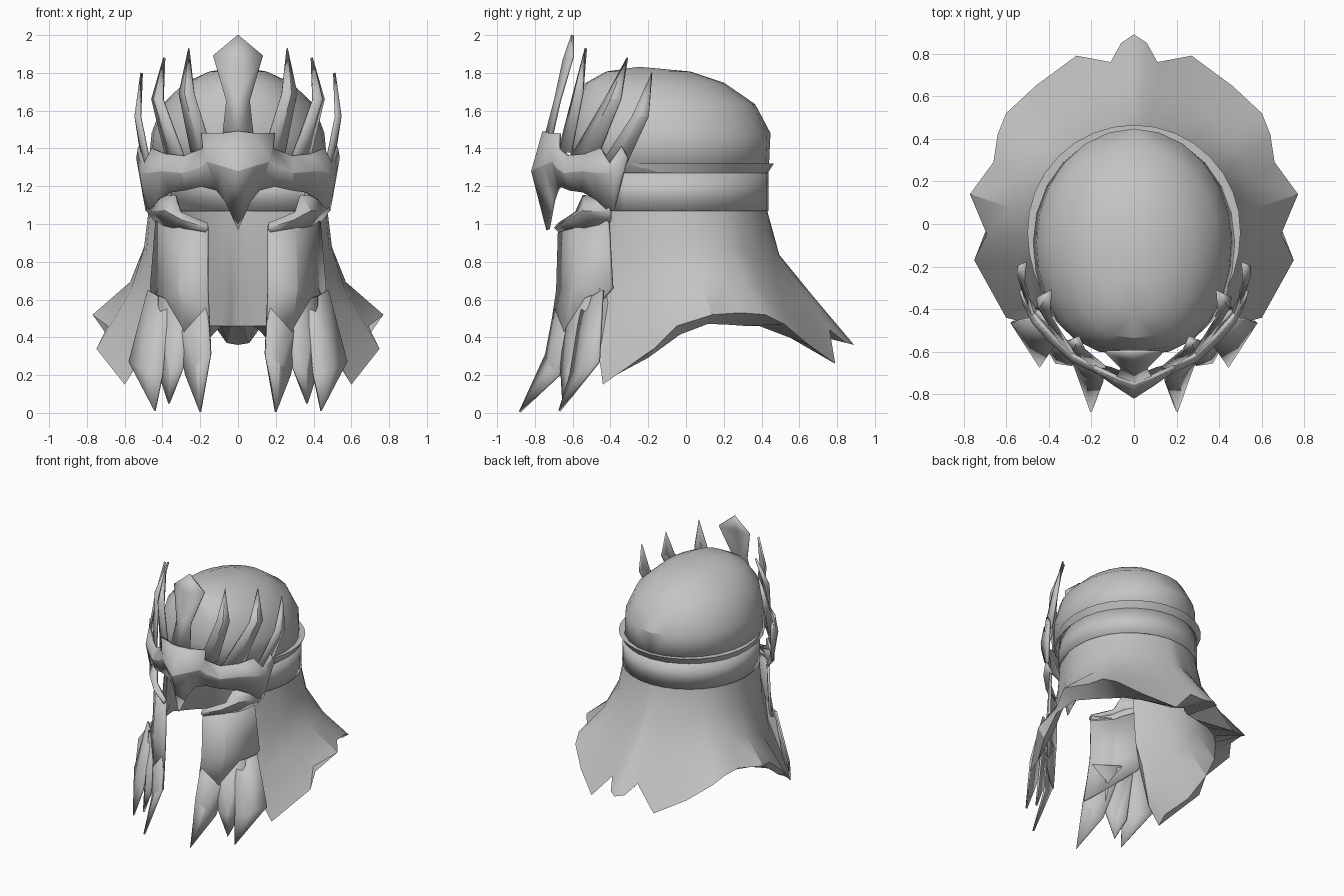
import bpy, bmesh
from math import sin, cos, pi, atan2, radians
from mathutils import Vector

default_cube = bpy.data.objects.get("Cube")
if default_cube:
    bpy.data.objects.remove(default_cube, do_unlink=True)

steel = bpy.data.materials.new("grey steel")
steel.use_nodes = True
GREY = (0.55, 0.55, 0.55, 1)
steel.diffuse_color = GREY
steel.node_tree.nodes["Principled BSDF"].inputs["Base Color"].default_value = GREY


def build(name, verts, faces, thickness, angle):
    """Make one plate or shell, mirrored across x and thickened."""
    bm = bmesh.new()
    points = [bm.verts.new(v) for v in verts]
    for face in faces:
        bm.faces.new([points[i] for i in face])
    bmesh.ops.remove_doubles(bm, verts=bm.verts, dist=0.0005)
    bmesh.ops.recalc_face_normals(bm, faces=bm.faces)
    mesh = bpy.data.meshes.new(name)
    bm.to_mesh(mesh)
    bm.free()
    mesh.materials.append(steel)
    obj = bpy.data.objects.new(name, mesh)
    bpy.context.collection.objects.link(obj)
    bpy.ops.object.select_all(action="DESELECT")
    obj.select_set(True)
    bpy.context.view_layer.objects.active = obj
    bpy.ops.object.shade_smooth_by_angle(angle=radians(angle))
    mirror = obj.modifiers.new("mirror", "MIRROR")
    mirror.use_clip = True
    if thickness:
        solid = obj.modifiers.new("thickness", "SOLIDIFY")
        solid.thickness = thickness
        solid.offset = 0


def sheet(name, rows, thickness=0.0, angle=30):
    """Skin a list of equally long rows of points."""
    width = len(rows[0])
    verts = [p for row in rows for p in row]
    faces = []
    for r in range(len(rows) - 1):
        for c in range(width - 1):
            a = r * width + c
            faces.append((a, a + 1, a + width + 1, a + width))
    build(name, verts, faces, thickness, angle)


def ring_point(theta, z, half_width, front, back):
    """Point on the head outline; theta runs from the back to the front."""
    s = max(sin(theta), 0)
    if cos(theta) < 0:
        s = s ** 0.75
    return Vector((half_width * s,
                   (front + back) / 2 + (back - front) / 2 * cos(theta), z))


def ring(end, z, half_width, front, back, steps=12):
    return [ring_point(end * i / steps, z, half_width, front, back)
            for i in range(steps + 1)]


def blade(name, base, shoulder, tip, base_half, shoulder_half, ridge=0.02):
    """Ridged pointed plate whose width runs around the head."""
    base, shoulder, tip = Vector(base), Vector(shoulder), Vector(tip)
    out = Vector((shoulder.x, shoulder.y + 0.1, 0)).normalized()
    side = Vector((-out.y, out.x, 0))
    verts = [base - side * base_half, base + out * ridge,
             base + side * base_half, shoulder - side * shoulder_half,
             shoulder + out * ridge, shoulder + side * shoulder_half, tip]
    faces = [(0, 1, 4, 3), (1, 2, 5, 4), (3, 4, 6), (4, 5, 6)]
    build(name, verts, faces, 0.014, 15)


# Skull cap
cap = [(1.27, 0.47, -0.6, 0.43), (1.48, 0.45, -0.61, 0.44),
       (1.63, 0.395, -0.59, 0.36), (1.74, 0.28, -0.53, 0.2),
       (1.8, 0.15, -0.42, 0.02), (1.825, 0, -0.25, -0.25)]
sheet("skull_cap", [ring(pi, *level) for level in cap], 0.015)

# Back band below the cap and the flared rim over it
END = 2.38
sheet("back_band", [ring(END, 1.07, 0.475, -0.53, 0.43),
                    ring(END, 1.27, 0.472, -0.53, 0.43)], 0.015)
sheet("flared_rim", [ring(END, 1.265, 0.475, -0.53, 0.43),
                     ring(END, 1.32, 0.5, -0.53, 0.465),
                     ring(END, 1.32, 0.45, -0.5, 0.42)])

# Neck guard: jagged hem lofted up to the band, with an inner lining
hem = [Vector(p) for p in (
    (0, 0.89, 0.36), (0.06, 0.85, 0.37), (0.11, 0.76, 0.44),
    (0.27, 0.79, 0.26), (0.46, 0.65, 0.36), (0.6, 0.52, 0.47),
    (0.64, 0.42, 0.52), (0.66, 0.29, 0.53), (0.77, 0.14, 0.52),
    (0.69, -0.05, 0.46), (0.75, -0.17, 0.34), (0.6, -0.44, 0.15),
    (0.52, -0.46, 0.3), (0.45, -0.47, 0.6))]


def hang(top, soft, low, rear):
    """Concave fall from the band; fuller at the back, jagged only at the hem."""
    fall = [(0, 0), (0.33, 0.1 + 0.04 * rear), (0.67, 0.37 + 0.2 * rear)]
    column = [Vector((top.x + (soft.x - top.x) * out, top.y + (soft.y - top.y) * out,
                      top.z + (soft.z - top.z) * drop)) for drop, out in fall]
    return column + [low]


def lining(point, rear):
    """Move a smoothed hem point inwards, further at the back."""
    shrink, blend = 0.96 - 0.34 * rear, min(rear * 2, 1)
    return Vector((point.x * shrink, point.y * shrink,
                   (point.z - 0.03) * (1 - blend) + 0.46 * blend))


columns = []
for i, low in enumerate(hem):
    soft = low.copy()
    if 0 < i < len(hem) - 1:
        soft = (hem[i - 1] + low * 2 + hem[i + 1]) / 4
    theta = atan2(low.x, low.y + 0.05) * 1.05
    top = ring_point(theta, 1.07, 0.475, -0.53, 0.43)
    inner_top = Vector((top.x * 0.96, top.y * 0.96, top.z))
    rear = max(cos(theta), 0)
    inner_low = lining(soft, rear)
    inside = hang(inner_top, inner_low, inner_low, rear)
    columns.append(hang(top, soft, low, rear) + inside[::-1])
sheet("neck_guard", [list(row) for row in zip(*columns)], 0, 25)

# Front panels beside the face opening
sheet("front_panel", [
    [(0.16, -0.67, 0.99), (0.3, -0.58, 0.98), (0.43, -0.41, 1.02)],
    [(0.16, -0.68, 0.65), (0.31, -0.6, 0.66), (0.46, -0.39, 0.66)],
    [(0.145, -0.73, 0.31), (0.28, -0.64, 0.42), (0.43, -0.48, 0.56)]], 0.018, 15)


def feather(name, top, inner, outer, tip):
    """Swept plate with slanted upper corners and one long point."""
    middle = (Vector(inner) + Vector(outer)) / 2 + Vector((0.01, -0.015, 0))
    build(name, [top[0], top[1], outer, tip, inner, middle],
          [(0, 1, 5), (1, 2, 5), (2, 3, 5), (3, 4, 5), (4, 0, 5)], 0.014, 15)


# Hanging feather plates, overlapping like shingles
feather("inner_feather", [(0.16, -0.685, 0.6), (0.36, -0.55, 0.6)],
        (0.145, -0.74, 0.31), (0.275, -0.67, 0.2), (0.2, -0.88, 0.005))
feather("middle_feather", [(0.26, -0.63, 0.56), (0.42, -0.5, 0.62)],
        (0.29, -0.66, 0.24), (0.41, -0.57, 0.19), (0.365, -0.65, 0.05))
feather("outer_feather", [(0.36, -0.55, 0.58), (0.475, -0.44, 0.65)],
        (0.4, -0.61, 0.2), (0.575, -0.46, 0.27), (0.44, -0.67, 0.01))

# Brow mask with the central beak
sheet("brow_mask", [
    [(0, -0.75, 1.49), (0.08, -0.72, 1.48), (0.19, -0.67, 1.48), (0.18, -0.67, 1.4),
     (0.28, -0.62, 1.36), (0.38, -0.53, 1.37), (0.45, -0.45, 1.4),
     (0.49, -0.4, 1.32), (0.52, -0.34, 1.41)],
    [(0, -0.81, 1.28), (0.09, -0.75, 1.31), (0.16, -0.7, 1.33), (0.2, -0.68, 1.3),
     (0.29, -0.64, 1.27), (0.4, -0.54, 1.28), (0.47, -0.46, 1.27),
     (0.51, -0.38, 1.27), (0.53, -0.31, 1.35)],
    [(0, -0.73, 0.97), (0.06, -0.7, 1.12), (0.11, -0.68, 1.18), (0.19, -0.66, 1.2),
     (0.28, -0.61, 1.18), (0.35, -0.54, 1.17), (0.42, -0.47, 1.13),
     (0.46, -0.42, 1.08), (0.48, -0.38, 1.07)]], 0.02, 20)

# Cheek guards curling under the eye openings
sheet("cheek_guard", [
    [(0.16, -0.67, 1.0), (0.3, -0.58, 1.06), (0.33, -0.54, 1.15), (0.45, -0.41, 1.14)],
    [(0.16, -0.69, 0.98), (0.29, -0.62, 1.02), (0.38, -0.54, 1.07), (0.48, -0.4, 1.07)],
    [(0.17, -0.66, 0.95), (0.29, -0.58, 0.97), (0.37, -0.5, 0.99), (0.43, -0.4, 1.01)]],
    0.018, 20)

# Crown spikes: a waisted centre plate and three ridged blades a side
sheet("centre_spike", [
    [(0, -0.74, 1.47), (0.08, -0.71, 1.47)], [(0, -0.69, 1.66), (0.06, -0.67, 1.65)],
    [(0, -0.645, 1.87), (0.13, -0.6, 1.89)], [(0, -0.6, 2), (0, -0.6, 2)]], 0.016, 15)
blade("inner_spike", (0.19, -0.64, 1.38), (0.27, -0.57, 1.69),
      (0.26, -0.53, 1.93), 0.065, 0.045)
blade("middle_spike", (0.33, -0.54, 1.35), (0.425, -0.385, 1.66),
      (0.39, -0.31, 1.88), 0.085, 0.05)
blade("outer_spike", (0.485, -0.38, 1.32), (0.53, -0.24, 1.57),
      (0.51, -0.18, 1.8), 0.07, 0.045, 0.012)
